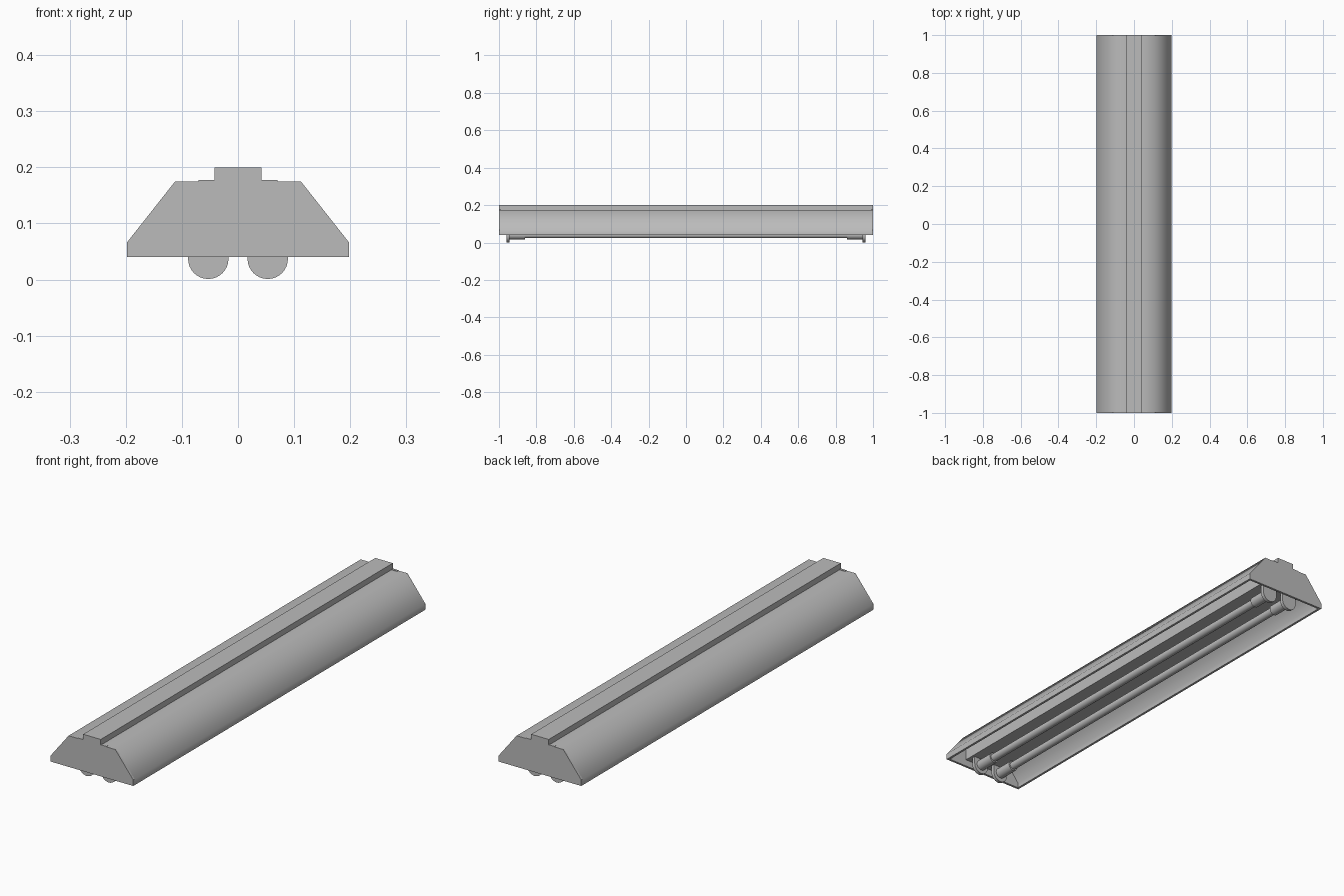
import bpy, bmesh, math

cube = bpy.data.objects.get("Cube")
if cube:
    bpy.data.objects.remove(cube, do_unlink=True)

metal = bpy.data.materials.new("light grey enamel")
metal.use_nodes = True
GREY = (0.5, 0.5, 0.5, 1)
metal.diffuse_color = GREY
metal.node_tree.nodes["Principled BSDF"].inputs["Base Color"].default_value = GREY


def extrude(name, profile, y0, y1, smooth=None):
    """Extrude an (x, z) outline along y."""
    bm = bmesh.new()
    face = bm.faces.new([bm.verts.new((x, y0, z)) for x, z in profile])
    new = bmesh.ops.extrude_face_region(bm, geom=[face])["geom"]
    for v in new:
        if isinstance(v, bmesh.types.BMVert):
            v.co.y = y1
    bmesh.ops.recalc_face_normals(bm, faces=bm.faces)
    mesh = bpy.data.meshes.new(name)
    bm.to_mesh(mesh)
    bm.free()
    mesh.materials.append(metal)
    obj = bpy.data.objects.new(name, mesh)
    bpy.context.collection.objects.link(obj)
    if smooth:
        bpy.ops.object.select_all(action='DESELECT')
        obj.select_set(True)
        bpy.context.view_layer.objects.active = obj
        bpy.ops.object.shade_smooth_by_angle(angle=math.radians(smooth))
    return obj


def mirrored(half):
    return half + [(-x, z) for x, z in reversed(half)]


def circle(cx, cz, r, n=24):
    return [(cx + r * math.cos(2 * math.pi * i / n),
             cz + r * math.sin(2 * math.pi * i / n)) for i in range(n)]


# Folded reflector, open underneath
outer = [(0.198, 0.04), (0.198, 0.066), (0.112, 0.175), (0.042, 0.175)]
inner = [(0.188, 0.04), (0.188, 0.063), (0.107, 0.165), (0.042, 0.165)]
shell = mirrored(outer) + mirrored([(-x, z) for x, z in inner])
extrude("reflector", shell, -0.995, 0.995, 60)

# Spine along the top and ballast channel inside
extrude("top_spine", mirrored([(0.042, 0.165), (0.042, 0.2)]), -0.995, 0.995)
extrude("ballast_channel", mirrored([(0.1, 0.07), (0.1, 0.17)]), -0.99, 0.99)

# End plates and lamp hardware, front and back
plate = mirrored([outer[0], outer[1], outer[2], (0.07, 0.175), (0.07, 0.177),
                  (0.042, 0.177), (0.042, 0.2)])
CX, CZ = 0.053, 0.037
for end, s in (("front", -1), ("back", 1)):
    extrude(end + "_end_plate", plate, s * 0.99, s * 1.0)
    for side, m in (("left", 1), ("right", -1)):
        # Round-bottomed lamp holder hung from the channel
        arc = [(m * CX + 0.036 * math.cos(a), CZ + 0.036 * math.sin(a))
               for a in (math.pi + math.pi * i / 16 for i in range(17))]
        holder = arc + [(m * CX + 0.036, 0.072), (m * CX - 0.036, 0.072)]
        extrude(f"{end}_{side}_lamp_holder", holder, s * 0.945, s * 0.96, 30)
        extrude(f"{end}_{side}_tube_cap", circle(m * CX, 0.04, 0.023),
                s * 0.86, s * 0.946, 30)

# Lamp tubes
for side, m in (("left", 1), ("right", -1)):
    extrude(side + "_lamp_tube", circle(m * CX, 0.04, 0.017), -0.87, 0.87, 30)
